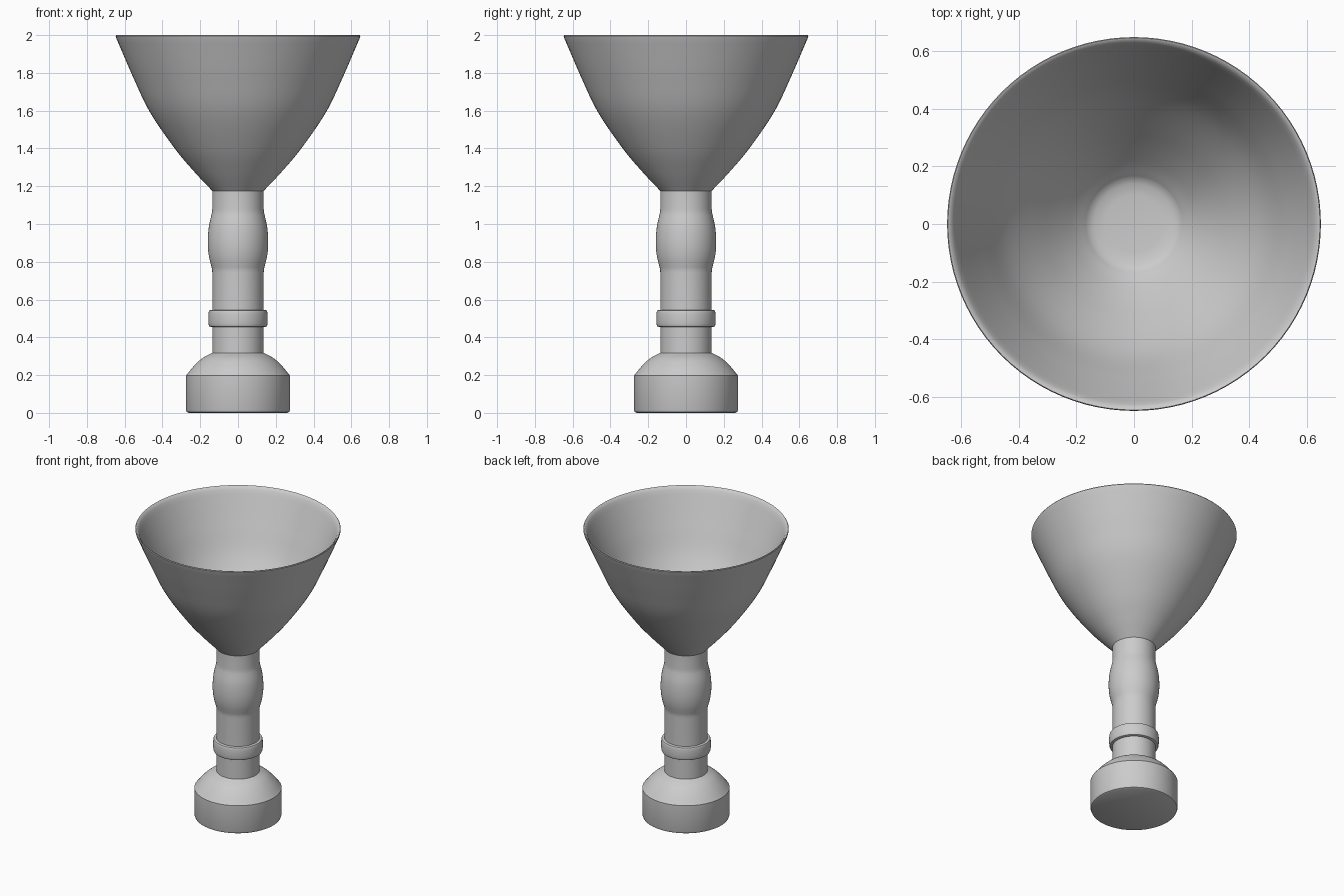
import bpy, bmesh, math
from mathutils import Vector

if "Cube" in bpy.data.objects:
    bpy.data.objects.remove(bpy.data.objects["Cube"])

SEGMENTS = 96


def smooth(points, steps=8):
    """Catmull-Rom curve through (radius, z) points."""
    p = [Vector(q) for q in points]
    p = [2 * p[0] - p[1]] + p + [2 * p[-1] - p[-2]]
    out = []
    for a, b, c, d in zip(p, p[1:], p[2:], p[3:]):
        for i in range(steps):
            t = i / steps
            out.append(0.5 * (2 * b + (c - a) * t + (2 * a - 5 * b + 4 * c - d) * t**2
                              + (3 * b - a - 3 * c + d) * t**3))
    return [tuple(q) for q in out] + [tuple(points[-1])]


def lathe(name, profile, angle=30):
    bm = bmesh.new()
    verts = [bm.verts.new((r, 0, z)) for r, z in profile]
    edges = [bm.edges.new(pair) for pair in zip(verts, verts[1:])]
    bmesh.ops.spin(bm, geom=verts + edges, cent=(0, 0, 0), axis=(0, 0, 1),
                   angle=math.tau, steps=SEGMENTS, use_duplicate=False)
    bmesh.ops.remove_doubles(bm, verts=bm.verts, dist=0.0001)
    bmesh.ops.recalc_face_normals(bm, faces=bm.faces)
    mesh = bpy.data.meshes.new(name)
    bm.to_mesh(mesh)
    bm.free()
    obj = bpy.data.objects.new(name, mesh)
    bpy.context.collection.objects.link(obj)
    bpy.ops.object.select_all(action='DESELECT')
    obj.select_set(True)
    bpy.context.view_layer.objects.active = obj
    bpy.ops.object.shade_smooth_by_angle(angle=math.radians(angle))
    return obj


# Foot: flat underside, straight wall, domed shoulder
lathe("foot", [(0, 0), (0.262, 0), (0.271, 0.005), (0.275, 0.016)]
      + smooth([(0.275, 0.198), (0.232, 0.25), (0.188, 0.29), (0.136, 0.318)]))

# Stem with a swollen grip
lathe("stem", [(0.136, 0.318), (0.136, 0.74)]
      + smooth([(0.137, 0.76), (0.154, 0.83), (0.16, 0.90), (0.155, 0.98), (0.138, 1.06)])
      + [(0.136, 1.08), (0.136, 1.175)])

# Rounded collar around the stem
lathe("collar", [(0.134, 0.455)]
      + smooth([(0.144, 0.455), (0.154, 0.462), (0.157, 0.50), (0.154, 0.538), (0.144, 0.545)], 4)
      + [(0.134, 0.545)])

# Flared cup: outer wall, thin rim, inner wall and shallow floor
outer = [(0.136, 1.175), (0.23, 1.275), (0.335, 1.40), (0.465, 1.59), (0.552, 1.77), (0.645, 1.985)]
rim = [(0.648, 1.995), (0.645, 2.0), (0.638, 1.998)]
inner = [(0.625, 1.98), (0.532, 1.77), (0.445, 1.59), (0.315, 1.41), (0.22, 1.295), (0.16, 1.235)]
floor = [(0.14, 1.225), (0.10, 1.22), (0, 1.22)]
lathe("cup", smooth(outer) + rim + smooth(inner) + floor, 40)
